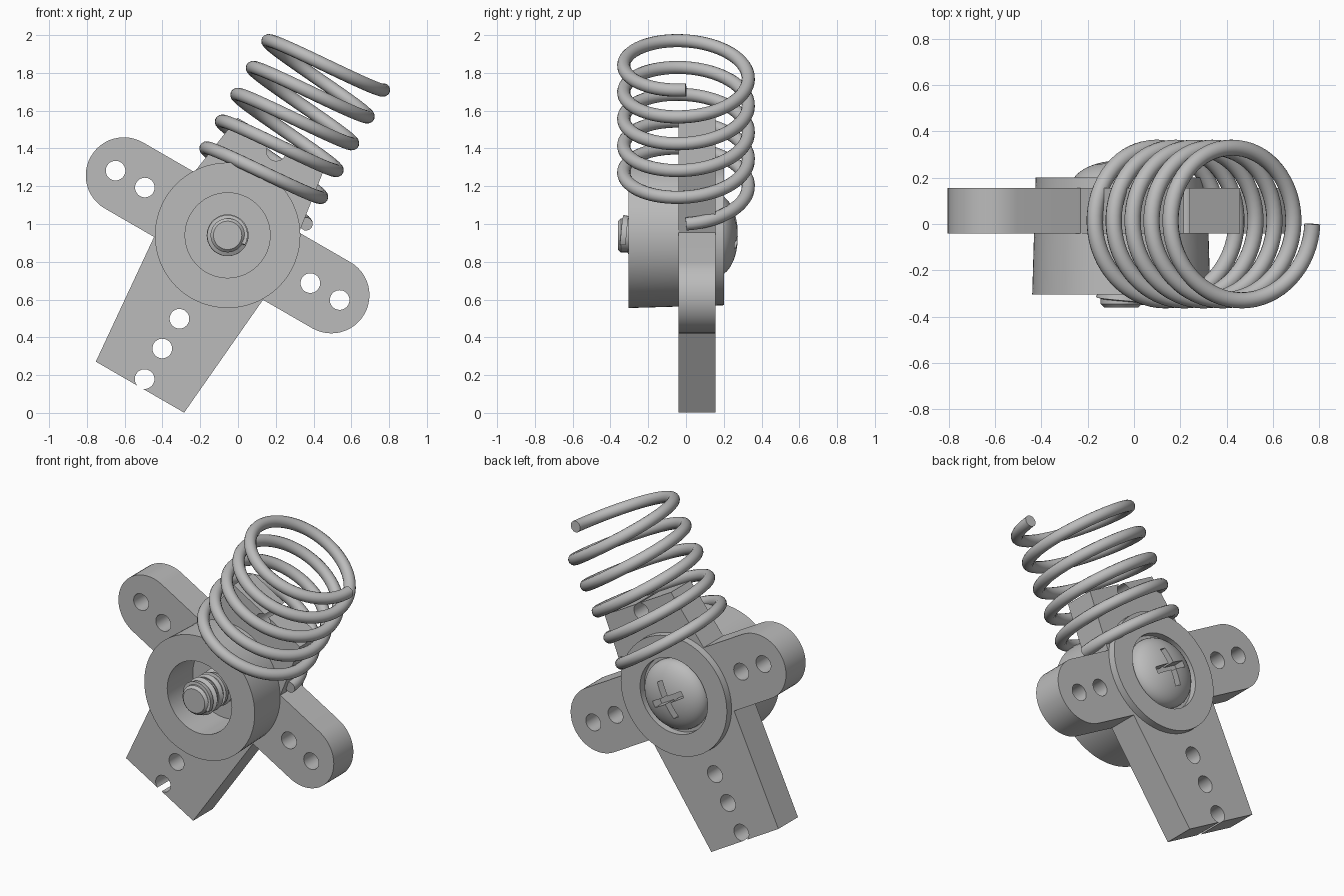
import bpy, bmesh, math
from mathutils import Matrix

if "Cube" in bpy.data.objects:
    bpy.data.objects.remove(bpy.data.objects["Cube"])

grey = bpy.data.materials.new("plain_grey")
grey.use_nodes = True
colour = (0.5, 0.5, 0.5, 1)
grey.diffuse_color = colour
grey.node_tree.nodes["Principled BSDF"].inputs["Base Color"].default_value = colour

# Everything is modelled upright around the hub axis (y), then tilted into place
PLACE = Matrix.Translation((-0.055, 0, 0.94)) @ Matrix.Rotation(math.radians(30), 4, "Y")


def select(obj):
    bpy.ops.object.select_all(action="DESELECT")
    obj.select_set(True)
    bpy.context.view_layer.objects.active = obj


def finish(obj, angle=35):
    obj.data.materials.clear()
    obj.data.materials.append(grey)
    select(obj)
    bpy.ops.object.shade_smooth_by_angle(angle=math.radians(angle))
    obj.matrix_world = PLACE
    return obj


def mesh_object(name, bm):
    bmesh.ops.recalc_face_normals(bm, faces=bm.faces[:])
    mesh = bpy.data.meshes.new(name)
    bm.to_mesh(mesh)
    bm.free()
    obj = bpy.data.objects.new(name, mesh)
    bpy.context.collection.objects.link(obj)
    return obj


def lathe(name, profile, steps=72):
    """Spin (radius, y) points around the y axis."""
    bm = bmesh.new()
    verts = [bm.verts.new((r, y, 0)) for r, y in profile]
    edges = [bm.edges.new(pair) for pair in zip(verts, verts[1:])]
    bmesh.ops.spin(bm, geom=verts + edges, cent=(0, 0, 0), axis=(0, 1, 0),
                   angle=math.tau, steps=steps, use_duplicate=False)
    bmesh.ops.remove_doubles(bm, verts=bm.verts[:], dist=0.0002)
    return mesh_object(name, bm)


def prism(name, outline, y0, y1):
    """Extrude an (x, z) outline from y0 to y1."""
    bm = bmesh.new()
    face = bm.faces.new([bm.verts.new((x, y0, z)) for x, z in outline])
    new = bmesh.ops.extrude_face_region(bm, geom=[face])["geom"]
    bmesh.ops.translate(bm, vec=(0, y1 - y0, 0),
                        verts=[g for g in new if isinstance(g, bmesh.types.BMVert)])
    return mesh_object(name, bm)


def cut(obj, cutter):
    mod = obj.modifiers.new("cut", "BOOLEAN")
    mod.operation, mod.solver, mod.object = "DIFFERENCE", "EXACT", cutter
    select(obj)
    bpy.ops.object.modifier_apply(modifier=mod.name)
    bpy.data.objects.remove(cutter)


def wire(name, points, thickness, resolution):
    curve = bpy.data.curves.new(name, "CURVE")
    curve.dimensions = "3D"
    curve.bevel_depth = thickness
    curve.bevel_resolution = resolution
    curve.use_fill_caps = True
    spline = curve.splines.new("POLY")
    spline.points.add(len(points) - 1)
    for point, co in zip(spline.points, points):
        point.co = (*co, 1)
    obj = bpy.data.objects.new(name, curve)
    bpy.context.collection.objects.link(obj)
    select(obj)
    bpy.ops.object.convert(target="MESH")
    return bpy.context.object


def circle(x, z, r, n=32):
    return [(x + r * math.cos(math.tau * i / n), z + r * math.sin(math.tau * i / n))
            for i in range(n)]


# Cross-shaped plate: rounded side arms, flared tabs above and below
W, REACH = 0.202, 0.634
TOP, BOTTOM = 0.565, -0.928


def round_end(side):
    start = -math.pi / 2 if side > 0 else math.pi / 2
    return [(side * REACH + W * math.cos(start + math.pi * i / 24),
             W * math.sin(start + math.pi * i / 24)) for i in range(25)]


outline = ([(-0.27, BOTTOM), (0.27, BOTTOM), (0.333, -W)] + round_end(1)
           + [(0.32, W), (0.267, TOP), (-0.267, TOP), (-0.32, W)]
           + round_end(-1) + [(-0.333, -W)])
plate = prism("cross_plate", outline, -0.04, 0.155)
holes = [(s * d, 0) for s in (-1, 1) for d in (0.506, 0.685)]
holes += [(0, z) for z in (0.515, -0.51, -0.692, -0.879)]
for x, z in holes:
    cut(plate, prism("hole_cutter", circle(x, z, 0.052), -0.2, 0.3))
finish(plate)

# Hub with a deep front socket and a shallow rear seat
finish(lathe("hub", [(0, -0.05), (0.225, -0.05), (0.225, -0.305), (0.385, -0.305),
                     (0.37, 0.2), (0.235, 0.2), (0.235, 0.157), (0, 0.157)]))

# Screw head: dome with a cross slot
dome = [(0.215 * math.cos(a), 0.165 + 0.11 * math.sin(a))
        for a in [math.pi / 2 * i / 12 for i in range(13)]]
head = lathe("screw_head", [(0, 0.15), (0.215, 0.15)] + dome)
a, b = 0.02, 0.115
cross = [(a, a), (a, b), (-a, b), (-a, a), (-b, a), (-b, -a),
         (-a, -a), (-a, -b), (a, -b), (a, -a), (b, -a), (b, a)]
cut(head, prism("slot_cutter", cross, 0.19, 0.4))
finish(head)

# Screw shaft and its thread
finish(lathe("screw_shaft", [(0, -0.06 + 0.02), (0.09, -0.04), (0.09, -0.345),
                             (0.075, -0.36), (0, -0.36)], 48))
PITCH = 0.05
thread = [(0.09 * math.cos(t), -0.335 + PITCH * t / math.tau, 0.09 * math.sin(t))
          for t in [math.tau * i / 36 for i in range(36 * 6)]]
finish(wire("screw_thread", thread, 0.021, 0), 30)

# Coil spring standing around the upper tab
TURNS, STEPS = 5, 64
coil = [(0.33 * math.cos(math.tau * i / STEPS), 0.33 * math.sin(math.tau * i / STEPS),
         0.26 + 0.164 * i / STEPS) for i in range(TURNS * STEPS + 1)]
finish(wire("coil_spring", coil, 0.035, 5), 50)
